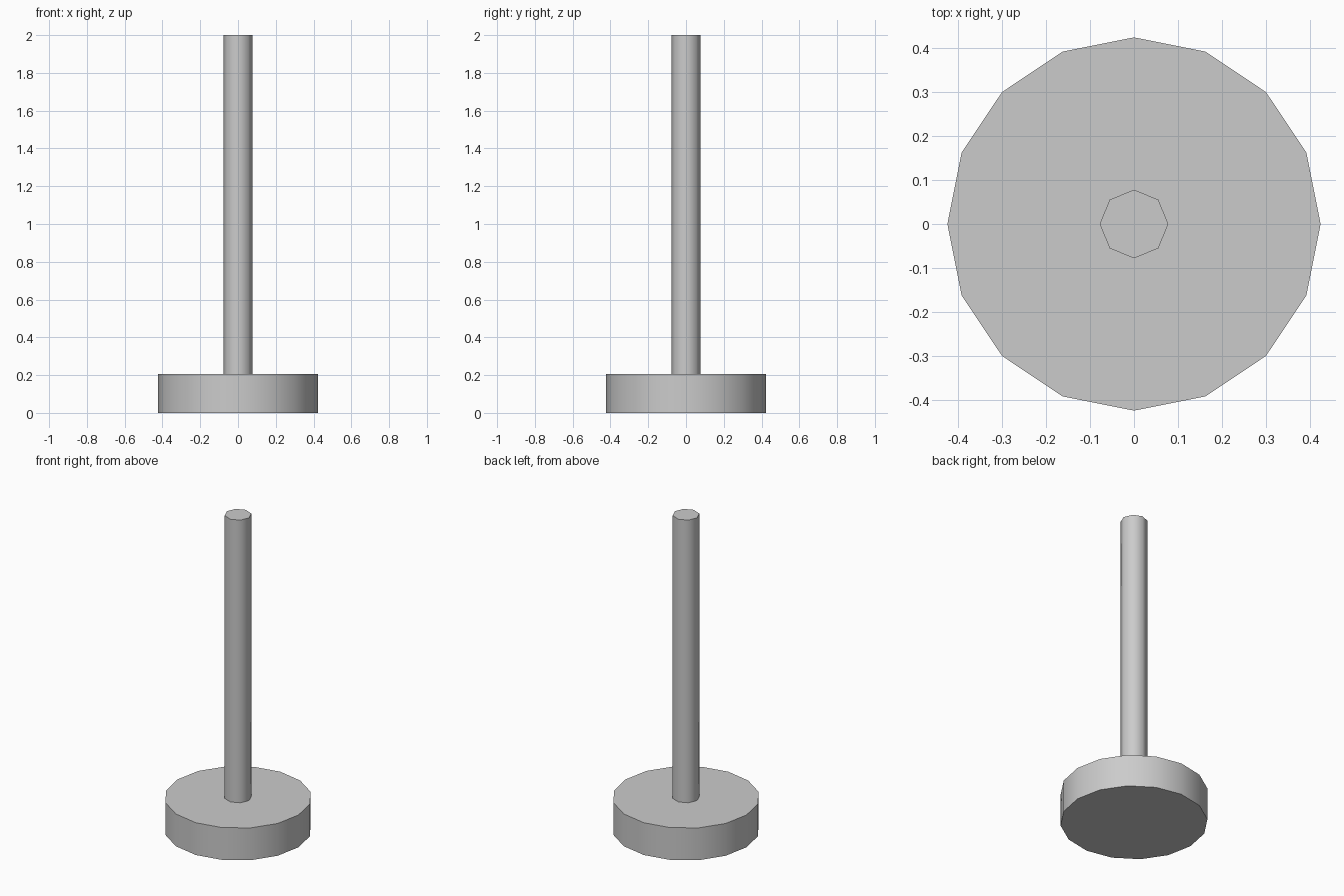
import bpy
import math

cube = bpy.data.objects.get("Cube")
if cube:
    bpy.data.objects.remove(cube, do_unlink=True)

# Single plain grey
grey = bpy.data.materials.new("light_grey")
grey.use_nodes = True
colour = (0.6, 0.6, 0.6, 1)
grey.diffuse_color = colour
grey.node_tree.nodes["Principled BSDF"].inputs["Base Color"].default_value = colour


def cylinder(name, sides, radius, bottom, top):
    """Upright cylinder with smooth sides and sharp rims."""
    bpy.ops.mesh.primitive_cylinder_add(
        vertices=sides, radius=radius, depth=top - bottom,
        location=(0, 0, (bottom + top) / 2))
    obj = bpy.context.object
    obj.name = name
    obj.data.materials.append(grey)
    bpy.ops.object.shade_smooth_by_angle(angle=math.radians(60))
    return obj


BASE_TOP = 0.205

# Heavy round foot
cylinder("base", 16, 0.424, 0, BASE_TOP)

# Slim upright standing on the foot
cylinder("post", 8, 0.078, BASE_TOP, 2)
